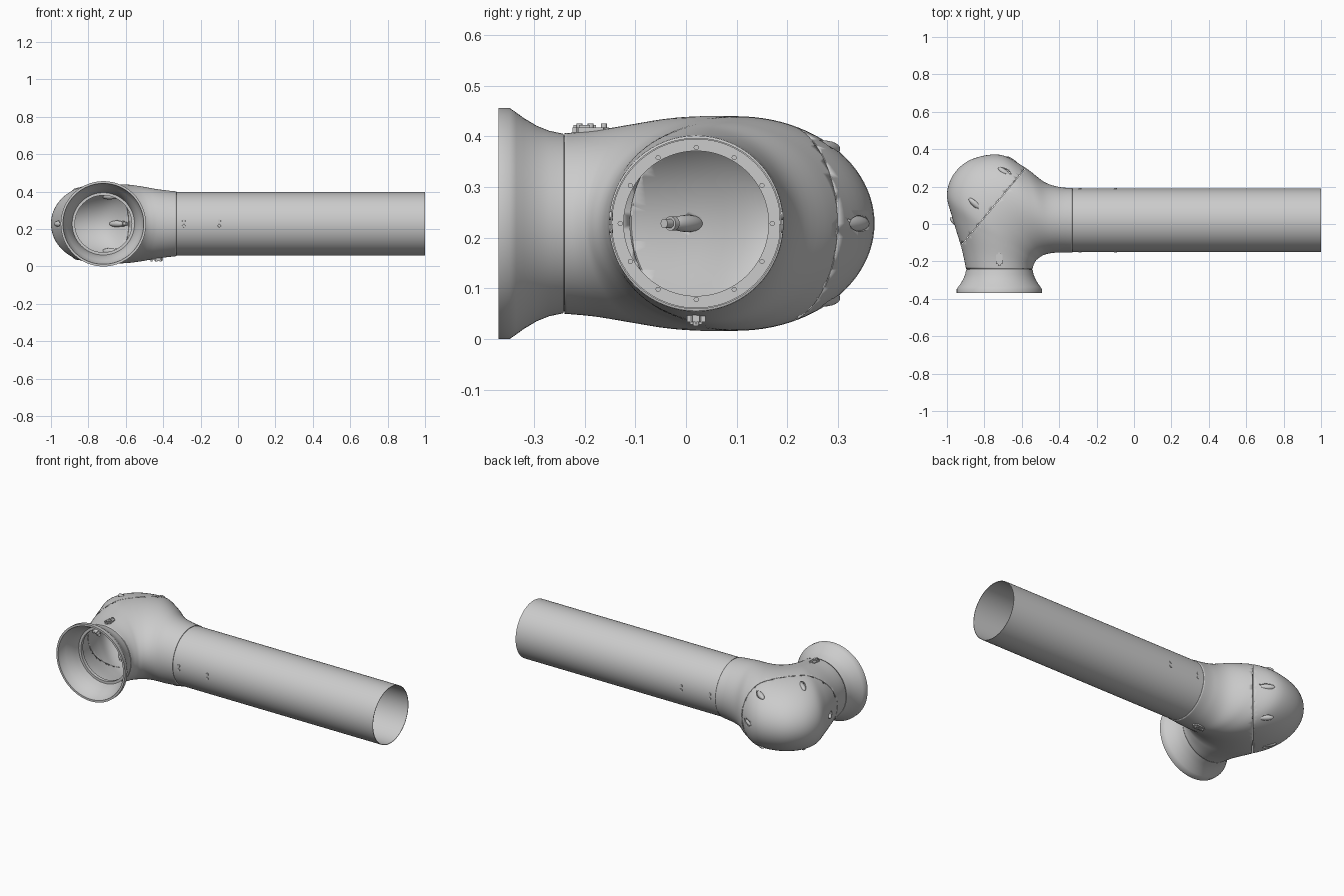
import bpy, bmesh, math
from mathutils import Vector, Matrix
from mathutils.bvhtree import BVHTree

if "Cube" in bpy.data.objects:
    bpy.data.objects.remove(bpy.data.objects["Cube"])

CZ = 0.228            # height of both axes
CX, CY = -0.72, 0.02  # x of the mouth axis, y of the pipe axis
SEG = 96


def finish(bm, name, angle=35, recalc=True):
    if recalc:
        bmesh.ops.recalc_face_normals(bm, faces=bm.faces)
    me = bpy.data.meshes.new(name)
    bm.to_mesh(me)
    bm.free()
    ob = bpy.data.objects.new(name, me)
    bpy.context.collection.objects.link(ob)
    bpy.ops.object.select_all(action='DESELECT')
    ob.select_set(True)
    bpy.context.view_layer.objects.active = ob
    bpy.ops.object.shade_smooth_by_angle(angle=math.radians(angle))
    return ob


def skin(bm, rings, close):
    n = len(rings)
    for i in range(n if close else n - 1):
        a, b = rings[i], rings[(i + 1) % n]
        for j in range(len(a)):
            k = (j + 1) % len(a)
            bm.faces.new((a[j], a[k], b[k], b[j]))


def lathe(name, profile, axis):
    """Closed (position, radius) profile turned about the pipe or mouth axis."""
    bm = bmesh.new()
    rings = []
    for p, r in profile:
        ring = []
        for j in range(SEG):
            t = 2 * math.pi * j / SEG
            c, s = r * math.cos(t), r * math.sin(t)
            ring.append(bm.verts.new((p, CY + c, CZ + s) if axis == 'X' else (CX + c, p, CZ + s)))
        rings.append(ring)
    skin(bm, rings, True)
    return finish(bm, name)


def rod(bm, centre, direction, r1, r2, length, seg=20):
    m = Matrix.Translation(centre) @ Vector(direction).to_track_quat('Z', 'Y').to_matrix().to_4x4()
    bmesh.ops.create_cone(bm, cap_ends=True, segments=seg, radius1=r1, radius2=r2, depth=length, matrix=m)


def capsule(bm, centre, direction, radius, length):
    m = Matrix.Translation(centre) @ Vector(direction).to_track_quat('Z', 'Y').to_matrix().to_4x4()
    m = m @ Matrix.Diagonal((radius, radius, length / 2, 1))
    bmesh.ops.create_uvsphere(bm, u_segments=20, v_segments=12, radius=1, matrix=m)


def catmull(a, b, c, d, t):
    return 0.5 * (2 * b + (c - a) * t + (2 * a - 5 * b + 4 * c - d) * t * t + (3 * b - a - 3 * c + d) * t ** 3)


# Elbow: inner x, y, outer x, y, half height at each station round the bend
stations = [
    (-.542, -.24, -.898, -.24, .178), (-.538, -.222, -.922, -.13, .184),
    (-.530, -.205, -.970, .03, .198), (-.522, -.193, -1.0, .155, .208),
    (-.510, -.183, -.965, .265, .212), (-.495, -.172, -.870, .345, .212),
    (-.478, -.164, -.715, .370, .210), (-.455, -.158, -.580, .300, .200),
    (-.430, -.154, -.480, .225, .189), (-.385, -.152, -.400, .198, .180),
    (-.330, -.152, -.330, .192, .173)]
bm = bmesh.new()
rings = []
last = len(stations) - 1
STEPS = 6
for i in range(last * STEPS + 1):
    k = min(i // STEPS, last - 1)
    t = i / STEPS - k
    q = [stations[min(max(k + o, 0), last)] for o in (-1, 0, 1, 2)]
    ix, iy, ox, oy, h = [catmull(*v, t) for v in zip(*q)]
    ring = []
    for j in range(SEG):
        a = 2 * math.pi * j / SEG
        f = 0.5 - 0.5 * math.cos(a)
        ring.append(bm.verts.new((ix + (ox - ix) * f, iy + (oy - iy) * f, CZ + h * math.sin(a))))
    rings.append(ring)
skin(bm, rings, False)
bmesh.ops.recalc_face_normals(bm, faces=bm.faces)
# Make sure the skin faces outwards before it is thickened
top = max(bm.faces, key=lambda f: f.calc_center_median().z)
if top.normal.z < 0:
    bmesh.ops.reverse_faces(bm, faces=bm.faces)
tree = BVHTree.FromBMesh(bm)
elbow = finish(bm, "elbow_housing", recalc=False)
sol = elbow.modifiers.new("wall", 'SOLIDIFY')
sol.thickness, sol.offset = 0.008, -1
bpy.ops.object.modifier_apply(modifier=sol.name)

# Screw pockets of the end cap, two above, two below, two on the sides
D = Vector((.77, -.64, 0)).normalized()
spots = []
for x, y in ((-.69, .285), (-.855, .11)):
    for s in (1, -1):
        spots.append(tree.ray_cast(Vector((x, y, CZ + s)), Vector((0, 0, -s)))[0])
spots.append(tree.ray_cast(Vector((-.65, 1, CZ)), Vector((0, -1, 0)))[0])
spots.append(tree.ray_cast(Vector((-2, .0, CZ)), Vector((1, 0, 0)))[0])

cut = bmesh.new()
boss = bmesh.new()
for p in spots:
    capsule(cut, p, D, .016, .085)
    inward = Vector((-.75, .08, CZ)) - p
    inward = (inward - D * inward.dot(D)).normalized()
    q = p + inward * .012 + D * .012
    capsule(boss, q, D, .017, .10)
    rod(boss, q + D * .055, D, .009, .009, .03)
    rod(boss, q + D * .045, D, .014, .014, .012)
# Seam slit between cap and body
m = Matrix.Translation((-.75, .095, CZ)) @ D.to_track_quat('X', 'Z').to_matrix().to_4x4()
slit = bmesh.new()
bmesh.ops.create_cube(slit, size=1, matrix=m @ Matrix.Diagonal((.0025, 1.2, 1.2, 1)))

for b, n in ((cut, "pocket_cutter"), (slit, "seam_cutter")):
    cutter = finish(b, n)
    cutter.hide_render = True
    bpy.context.view_layer.objects.active = elbow
    mod = elbow.modifiers.new(n, 'BOOLEAN')
    mod.object, mod.operation, mod.solver = cutter, 'DIFFERENCE', 'EXACT'
    bpy.ops.object.modifier_apply(modifier=mod.name)
    bpy.data.objects.remove(cutter)
finish(boss, "cap_screw_bosses")

# Flared mouth
lathe("flared_mouth", [(-.242, .177), (-.27, .183), (-.295, .193), (-.32, .208), (-.335, .219),
                       (-.348, .228), (-.37, .228), (-.37, .216), (-.352, .213), (-.325, .197),
                       (-.295, .181), (-.27, .172), (-.242, .166)], 'Y')
lathe("mouth_inner_flange", [(-.245, .174), (-.245, .152), (-.225, .152), (-.225, .171)], 'Y')

# Long pipe and its bolted flange
lathe("long_pipe", [(-.328, .169), (1, .169), (1, .166), (-.328, .166)], 'X')
lathe("pipe_flange", [(-.345, .167), (-.345, .143), (-.322, .143), (-.322, .167)], 'X')
bm = bmesh.new()
for i in range(12):
    a = math.pi * i / 6
    rod(bm, (-.321, CY + .150 * math.cos(a), CZ + .150 * math.sin(a)), (1, 0, 0), .005, .005, .008, 12)
finish(bm, "flange_bolts")

# Paired rivets on both sides of the pipe
bm = bmesh.new()
for s in (1, -1):
    for x in (-.29, -.10):
        for z in (.218, .243):
            rod(bm, (x, CY + s * .168, z), (0, s, 0), .009, .008, .007, 16)
finish(bm, "pipe_rivets")


# Latches: one on top at the mouth, one below at the pipe end
def latch(name, centre, along, up):
    a, u = Vector(along), Vector(up)
    w = u.cross(a)
    rot = Matrix((a, w, u)).transposed().to_4x4()
    bm = bmesh.new()
    for off, length, width, lift, height in ((0, .072, .036, 0, .018), (-.012, .044, .024, .008, .012)):
        c = Vector(centre) + a * off + u * lift
        bmesh.ops.create_cube(bm, size=1, matrix=Matrix.Translation(c) @ rot
                              @ Matrix.Diagonal((length, width, height, 1)))
    upright = [e for e in bm.edges
               if abs((e.verts[0].co - e.verts[1].co).normalized().dot(u)) > .9]
    bmesh.ops.bevel(bm, geom=upright, offset=.011, segments=5, affect='EDGES')
    for off in (-.022, 0, .026):
        rod(bm, Vector(centre) + a * off + u * .012, u, .006, .006, .01, 14)
    finish(bm, name)


latch("mouth_latch", (CX, -.188, .408), (0, 1, 0), (0, 0, 1))
latch("pipe_latch", (-.437, CY, .043), (-1, 0, 0), (0, 0, -1))
